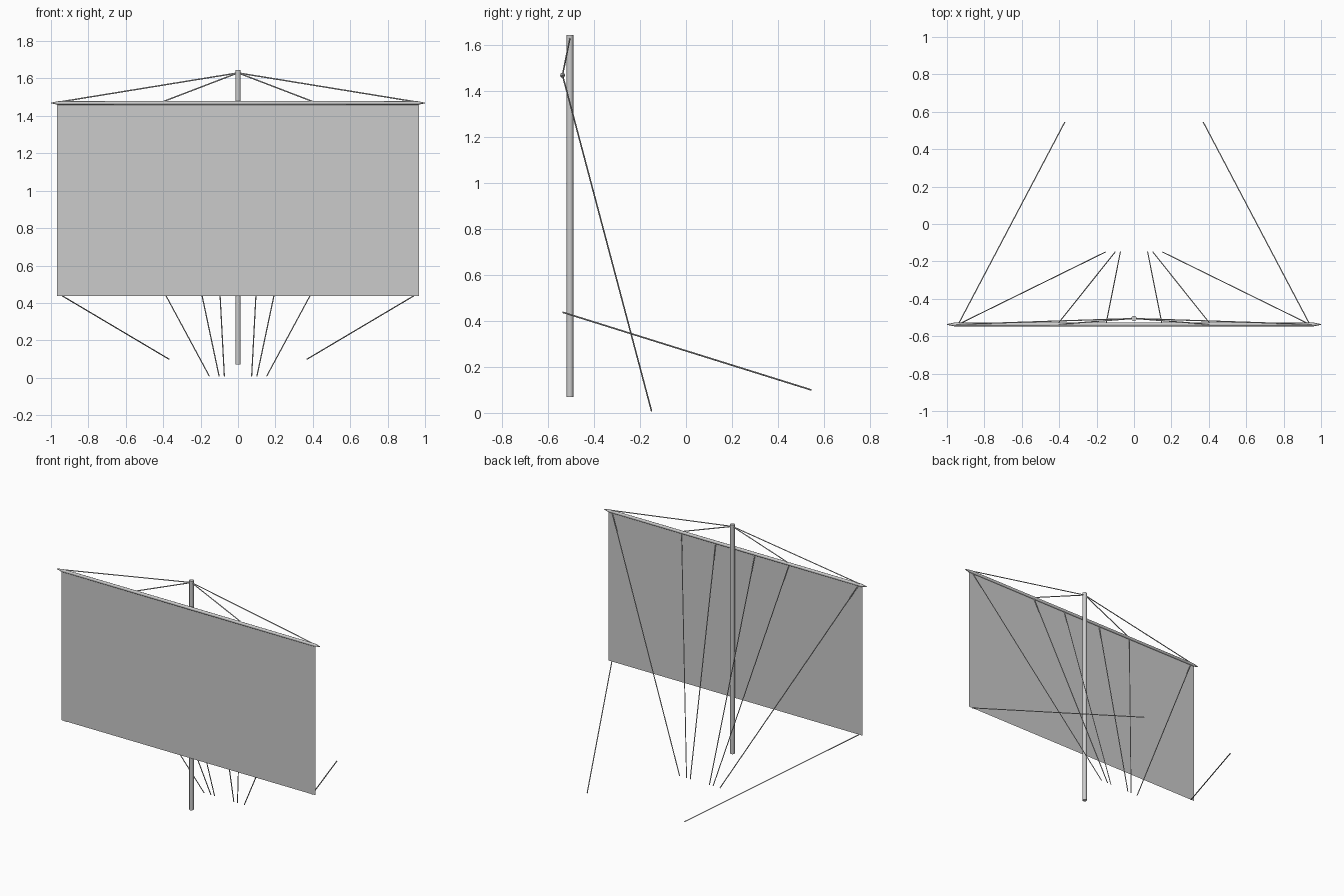
import bpy
import bmesh
from mathutils import Vector

if "Cube" in bpy.data.objects:
    bpy.data.objects.remove(bpy.data.objects["Cube"])

# One flat grey for everything
grey = bpy.data.materials.new("weathered grey")
grey.diffuse_color = (0.6, 0.6, 0.6, 1)
grey.use_nodes = True
grey.node_tree.nodes["Principled BSDF"].inputs["Base Color"].default_value = grey.diffuse_color


def finish(name, bm, smooth=False):
    mesh = bpy.data.meshes.new(name)
    bm.to_mesh(mesh)
    bm.free()
    mesh.materials.append(grey)
    for p in mesh.polygons:
        p.use_smooth = smooth and len(p.vertices) == 4
    obj = bpy.data.objects.new(name, mesh)
    bpy.context.collection.objects.link(obj)
    return obj


def pole(name, a, b, radius, sides, smooth=False):
    """Straight round bar from a to b."""
    a, b = Vector(a), Vector(b)
    bm = bmesh.new()
    bmesh.ops.create_cone(bm, cap_ends=True, segments=sides, radius1=radius,
                          radius2=radius, depth=(b - a).length)
    turn = (b - a).to_track_quat('Z', 'Y').to_matrix().to_4x4()
    bm.transform(turn)
    bmesh.ops.translate(bm, verts=bm.verts, vec=(a + b) / 2)
    return finish(name, bm, smooth)


MAST_Y, YARD_Y, YARD_Z = -0.505, -0.537, 1.469

# Mast
pole("mast", (0, MAST_Y, 0.07), (0, MAST_Y, 1.645), 0.0145, 12, True)

# Yard: round spar with tapered ends
bm = bmesh.new()
rings = []
for x, r in [(-1, 0.002), (-0.96, 0.010), (0, 0.011), (0.96, 0.010), (1, 0.002)]:
    ring = bmesh.ops.create_circle(bm, segments=8, radius=r)["verts"]
    for v in ring:
        v.co = Vector((x, YARD_Y + v.co.x, YARD_Z + v.co.y))
    rings.append(ring)
for r0, r1 in zip(rings, rings[1:]):
    for i in range(8):
        j = (i + 1) % 8
        bm.faces.new((r0[i], r0[j], r1[j], r1[i]))
bm.faces.new(rings[0])
bm.faces.new(rings[-1])
bmesh.ops.recalc_face_normals(bm, faces=bm.faces)
finish("yard", bm, True)

# Sail: single flat sheet hung under the yard
bm = bmesh.new()
bm.faces.new([bm.verts.new((x, YARD_Y, z)) for x, z in
              [(-0.967, 0.438), (0.967, 0.438), (0.967, 1.465), (-0.967, 1.465)]])
finish("sail", bm)

# Rigging, the same on both sides
for side, s in (("left", -1), ("right", 1)):
    # Lifts from masthead to yard
    for label, x in (("outer", 0.965), ("inner", 0.41)):
        pole(f"{side}_{label}_lift", (0, MAST_Y, 1.63),
             (s * x, YARD_Y, 1.473), 0.0035, 6)
    # Lines from yard down to the deck
    for label, top, foot in (("outer", 0.94, 0.153), ("middle", 0.41, 0.101),
                             ("inner", 0.15, 0.073)):
        pole(f"{side}_{label}_deck_line", (s * top, YARD_Y, 1.468),
             (s * foot, -0.15, 0.008), 0.0032, 6)
    # Sheet from the lower sail corner running aft
    pole(f"{side}_sheet", (s * 0.94, YARD_Y, 0.438),
         (s * 0.37, 0.545, 0.10), 0.0035, 6)
